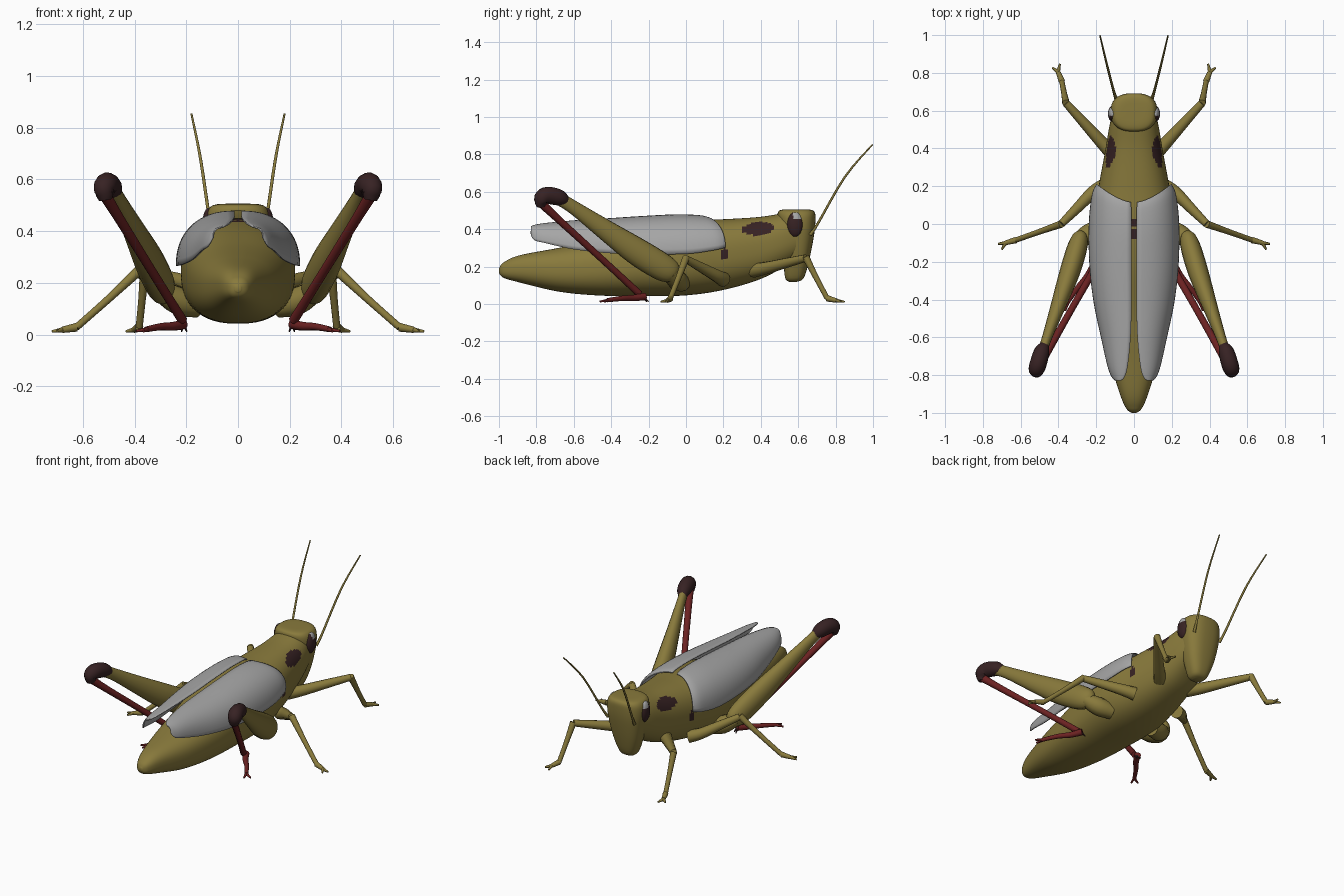
import bpy, bmesh, math
from mathutils import Vector

if "Cube" in bpy.data.objects:
    bpy.data.objects.remove(bpy.data.objects["Cube"])


def material(name, rgb):
    m = bpy.data.materials.new(name)
    m.diffuse_color = (*rgb, 1)
    m.use_nodes = True
    m.node_tree.nodes["Principled BSDF"].inputs["Base Color"].default_value = m.diffuse_color
    return m


OLIVE = material("olive", (0.25, 0.195, 0.045))
GREY = material("wing grey", (0.38, 0.38, 0.38))
RED = material("dark red", (0.15, 0.016, 0.016))
BROWN = material("dark brown", (0.038, 0.016, 0.017))


def smooth_rows(rows, steps):
    """Catmull-Rom interpolation through rows of numbers."""
    out = []
    for i in range(len(rows) - 1):
        a, b, c, d = (rows[max(0, min(len(rows) - 1, i + k))] for k in (-1, 0, 1, 2))
        for s in range(steps):
            t = s / steps
            out.append([q + 0.5 * t * (r - p + t * (2*p - 5*q + 4*r - w + t * (3*(q - r) + w - p)))
                        for p, q, r, w in zip(a, b, c, d)])
    return out + [list(rows[-1])]


def skin(name, rings, mats, closed=True, mirror=False, paint=None):
    """Bridge point rings into a smooth surface."""
    bm = bmesh.new()
    vs = [[bm.verts.new(p) for p in ring] for ring in rings]
    n = len(vs[0])
    for a, b in zip(vs, vs[1:]):
        for j in range(n if closed else n - 1):
            k = (j + 1) % n
            bm.faces.new((a[j], a[k], b[k], b[j]))
    if closed:
        bm.faces.new(vs[0])
        bm.faces.new(vs[-1])
    bmesh.ops.recalc_face_normals(bm, faces=bm.faces)
    for f in bm.faces:
        f.smooth = True
        if paint:
            f.material_index = paint(f.calc_center_median())
    me = bpy.data.meshes.new(name)
    bm.to_mesh(me)
    bm.free()
    me.set_sharp_from_angle(angle=math.radians(60))
    for m in mats:
        me.materials.append(m)
    ob = bpy.data.objects.new(name, me)
    bpy.context.collection.objects.link(ob)
    if mirror:
        ob.modifiers.new("Mirror", 'MIRROR').use_mirror_merge = False
    return ob


def limb(name, pts, mat, flat=1.0, steps=4, sides=12):
    """Mirrored tube through (x, y, z, radius) points."""
    rows = smooth_rows(pts, steps)
    rings = []
    for i, r in enumerate(rows):
        c = Vector(r[:3])
        t = (Vector(rows[min(i + 1, len(rows) - 1)][:3]) - Vector(rows[max(i - 1, 0)][:3])).normalized()
        side = t.cross(Vector((0, 0, 1))).normalized()
        up = side.cross(t)
        rings.append([c + r[3] * (side * flat * math.cos(a) + up * math.sin(a))
                      for a in (math.tau * j / sides for j in range(sides))])
    return skin(name, rings, [mat], mirror=True)


def super_point(a, e):
    c, s = math.cos(a), math.sin(a)
    return math.copysign(abs(c) ** (2 / e), c), math.copysign(abs(s) ** (2 / e), s)


# Body: thorax and abdomen, with painted side and back spots
BODY = [(-1.0, 0.012, 0.165, 0.19), (-0.975, 0.042, 0.14, 0.222), (-0.89, 0.078, 0.115, 0.26),
        (-0.68, 0.14, 0.066, 0.30), (-0.46, 0.182, 0.045, 0.345), (-0.22, 0.21, 0.042, 0.41),
        (0.0, 0.22, 0.046, 0.445), (0.2, 0.187, 0.075, 0.453), (0.39, 0.152, 0.13, 0.465),
        (0.52, 0.13, 0.195, 0.485), (0.6, 0.11, 0.24, 0.495)]


def body_paint(p):
    y, z = p.y, p.z
    blob = ((y - 0.385) / 0.088) ** 2 + ((z - 0.403 - 0.08 * (y - 0.385)) / 0.034) ** 2 < 1
    low = ((y - 0.207) / 0.022) ** 2 + ((z - 0.268) / 0.034) ** 2 < 1
    back = abs(p.x) < 0.018 and z > 0.4 and (abs(y - 0.01) < 0.022 or abs(y + 0.055) < 0.022)
    return 1 if (blob or low) and abs(p.x) > 0.06 or back else 0


body_rings = []
for y, w, lo, hi in smooth_rows(BODY, 16):
    ring = []
    for j in range(72):
        c, s = super_point(math.tau * j / 72, 2.4)
        ring.append((w * c, y, (lo + hi) / 2 + (hi - lo) / 2 * s))
    body_rings.append(ring)
skin("body", body_rings, [OLIVE, BROWN], paint=body_paint)

# Head: (z, centre y, half depth, half width)
HEAD = [(0.118, 0.572, 0.02, 0.025), (0.14, 0.58, 0.05, 0.055), (0.24, 0.59, 0.07, 0.092),
        (0.37, 0.595, 0.09, 0.118), (0.45, 0.592, 0.1, 0.123), (0.49, 0.59, 0.098, 0.11),
        (0.504, 0.59, 0.075, 0.08), (0.506, 0.59, 0.02, 0.02)]
head_rings = []
for z, cy, d, w in smooth_rows(HEAD, 5):
    ring = []
    for j in range(40):
        c, s = super_point(math.tau * j / 40, 2.6)
        ring.append((w * c, cy + d * s, z))
    head_rings.append(ring)
skin("head", head_rings, [OLIVE])

# Eyes: flattened domes, pale at the upper front
eye_rings = []
for i in range(1, 20):
    lat = math.pi * i / 20
    eye_rings.append([(0.113 + 0.025 * math.sin(lat) * math.cos(a),
                       0.583 + 0.042 * math.sin(lat) * math.sin(a),
                       0.425 - 0.066 * math.cos(lat))
                      for a in (math.tau * j / 24 for j in range(24))])
skin("eye", eye_rings, [BROWN, GREY], mirror=True,
     paint=lambda p: 1 if p.z > 0.455 and p.y > 0.572 else 0)

# Wings: arched shells, (y, inner x, outer x, lower z, upper z)
WING = [(0.115, 0.016, 0.196, 0.302, 0.462), (0.07, 0.014, 0.22, 0.288, 0.472),
        (-0.05, 0.013, 0.236, 0.268, 0.476), (-0.22, 0.013, 0.234, 0.266, 0.468),
        (-0.42, 0.013, 0.21, 0.272, 0.455), (-0.6, 0.018, 0.172, 0.292, 0.444),
        (-0.75, 0.033, 0.138, 0.325, 0.43), (-0.81, 0.05, 0.115, 0.342, 0.42),
        (-0.828, 0.07, 0.095, 0.375, 0.412)]
wing_rings = []
for y, xi, xo, lo, hi in smooth_rows(WING, 5):
    fade = max(0, (y + 0.3) / 0.415)
    ring = []
    for j in range(17):
        a = math.pi / 2 * j / 16
        u, v = math.sin(a) ** 0.88, max(0, math.cos(a)) ** 0.88
        ring.append((xi + (xo - xi) * u, y + 0.095 * fade * u ** 1.5, lo + (hi - lo) * v))
    wing_rings.append(ring)
wing = skin("wing", wing_rings, [GREY], closed=False, mirror=True)
shell = wing.modifiers.new("Thickness", 'SOLIDIFY')
shell.thickness = 0.006
shell.offset = 0

# Antennae
limb("antenna", [(0.095, 0.665, 0.37, 0.01), (0.108, 0.705, 0.43, 0.007),
                 (0.145, 0.85, 0.68, 0.006), (0.18, 0.998, 0.853, 0.004)], OLIVE, sides=8)

# Hind legs
limb("hind_hip", [(0.15, -0.02, 0.11, 0.045), (0.23, -0.05, 0.13, 0.055), (0.3, -0.09, 0.17, 0.04)], OLIVE)
limb("hind_thigh", [(0.28, -0.05, 0.155, 0.03), (0.287, -0.075, 0.17, 0.06), (0.305, -0.14, 0.205, 0.075),
                    (0.345, -0.27, 0.285, 0.074), (0.4, -0.43, 0.395, 0.056),
                    (0.46, -0.6, 0.515, 0.037), (0.49, -0.69, 0.57, 0.036)], OLIVE, flat=0.72, sides=16)
limb("hind_knee", [(0.472, -0.64, 0.545, 0.025), (0.488, -0.675, 0.567, 0.043), (0.507, -0.74, 0.58, 0.047),
                   (0.517, -0.772, 0.56, 0.043), (0.512, -0.775, 0.52, 0.025)], BROWN, flat=0.95, sides=14)
limb("hind_shin", [(0.512, -0.77, 0.535, 0.024), (0.46, -0.68, 0.45, 0.02),
                   (0.33, -0.45, 0.24, 0.018), (0.215, -0.25, 0.055, 0.019)], RED)
limb("hind_foot", [(0.212, -0.22, 0.04, 0.02), (0.25, -0.28, 0.032, 0.017),
                   (0.3, -0.34, 0.03, 0.014), (0.355, -0.42, 0.02, 0.011)], RED)
for i, (dx, dy) in enumerate(((0.045, -0.02), (0.015, -0.045))):
    limb(f"hind_claw_{i}", [(0.35, -0.415, 0.02, 0.01), (0.35 + dx, -0.415 + dy, 0.013, 0.005)], RED, sides=6)
    limb(f"hind_spur_{i}", [(0.212, -0.235, 0.045, 0.009),
                            (0.198 + 0.02 * i, -0.21 + 0.01 * i, 0.012, 0.003)], BROWN, sides=6)

# Walking legs: thigh, shin, foot, and a pair of claws
LEGS = {
    "middle": dict(hip=(0.16, 0.2, 0.13), root=(0.22, 0.165, 0.15), knee=(0.385, 0.0, 0.24),
                   ankle=(0.625, -0.085, 0.028), toe=(0.68, -0.1, 0.018),
                   claws=((0.72, -0.105), (0.7, -0.135))),
    "front": dict(hip=(0.1, 0.36, 0.18), root=(0.16, 0.42, 0.19), knee=(0.36, 0.64, 0.245),
                  ankle=(0.382, 0.755, 0.03), toe=(0.402, 0.805, 0.018),
                  claws=((0.432, 0.828), (0.392, 0.848))),
}
for name, g in LEGS.items():
    mid = [(a + b) / 2 for a, b in zip(g["root"], g["knee"])]
    limb(f"{name}_thigh", [(*g["hip"], 0.04), (*g["root"], 0.034), (*mid, 0.027), (*g["knee"], 0.02)], OLIVE)
    limb(f"{name}_shin", [(*g["knee"][:2], g["knee"][2] + 0.006, 0.02),
                          (*[(a + b) / 2 for a, b in zip(g["knee"], g["ankle"])], 0.015),
                          (*g["ankle"], 0.014)], OLIVE)
    limb(f"{name}_foot", [(*g["ankle"], 0.017), (*g["toe"], 0.012)], OLIVE)
    for i, (x, y) in enumerate(g["claws"]):
        limb(f"{name}_claw_{i}", [(*g["toe"], 0.011), (x, y, 0.012, 0.005)], OLIVE, sides=6)
